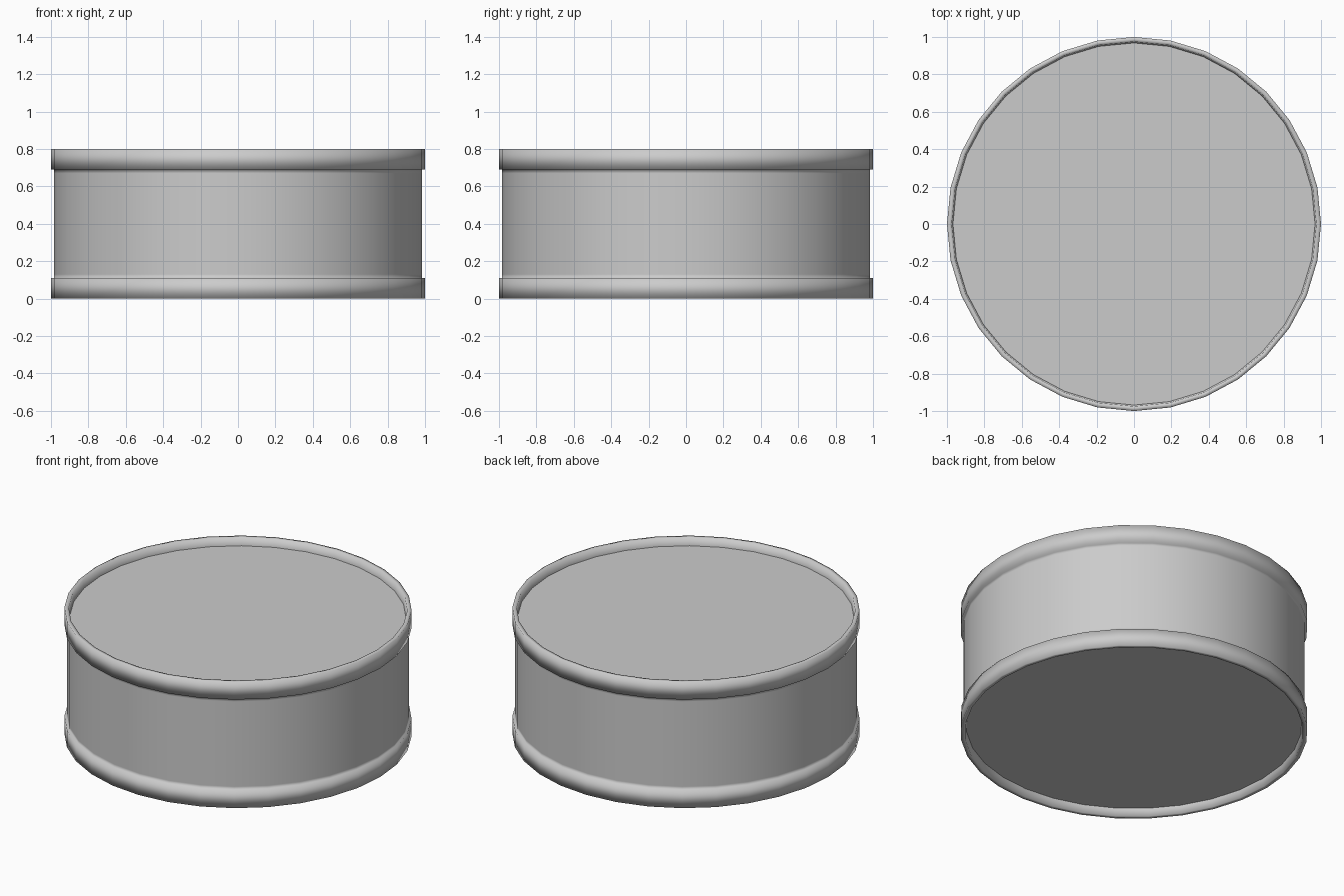
import bpy, bmesh
from math import cos, sin, tau

if "Cube" in bpy.data.objects:
    bpy.data.objects.remove(bpy.data.objects["Cube"])

SIDES = 32
HEIGHT = 0.8


def ring(bm, r, z):
    return [bm.verts.new((r * cos(tau * i / SIDES), r * sin(tau * i / SIDES), z))
            for i in range(SIDES)]


def finish(bm, name, smooth):
    for f in bm.faces:
        f.smooth = smooth
    mesh = bpy.data.meshes.new(name)
    bm.to_mesh(mesh)
    bm.free()
    obj = bpy.data.objects.new(name, mesh)
    bpy.context.collection.objects.link(obj)


def lathe(name, profile):
    bm = bmesh.new()
    rings = [ring(bm, r, z) for r, z in profile]
    for a, b in zip(rings, rings[1:]):
        for i in range(SIDES):
            j = (i + 1) % SIDES
            bm.faces.new((a[i], a[j], b[j], b[i]))
    finish(bm, name, True)


def disc(name, r, z, up):
    bm = bmesh.new()
    verts = ring(bm, r, z)
    bm.faces.new(verts if up else verts[::-1])
    finish(bm, name, False)


# Can wall with a raised rim at each end; upper half mirrors the lower
lower = [(0.968, 0.05), (0.975, 0.0), (1.0, 0.0), (1.0, 0.11), (0.985, 0.11), (0.985, 0.13)]
upper = [(r, HEIGHT - z) for r, z in reversed(lower)]
lathe("can_wall", lower + upper)

# Recessed end discs
disc("bottom_disc", 0.968, 0.05, False)
disc("top_disc", 0.968, HEIGHT - 0.05, True)
